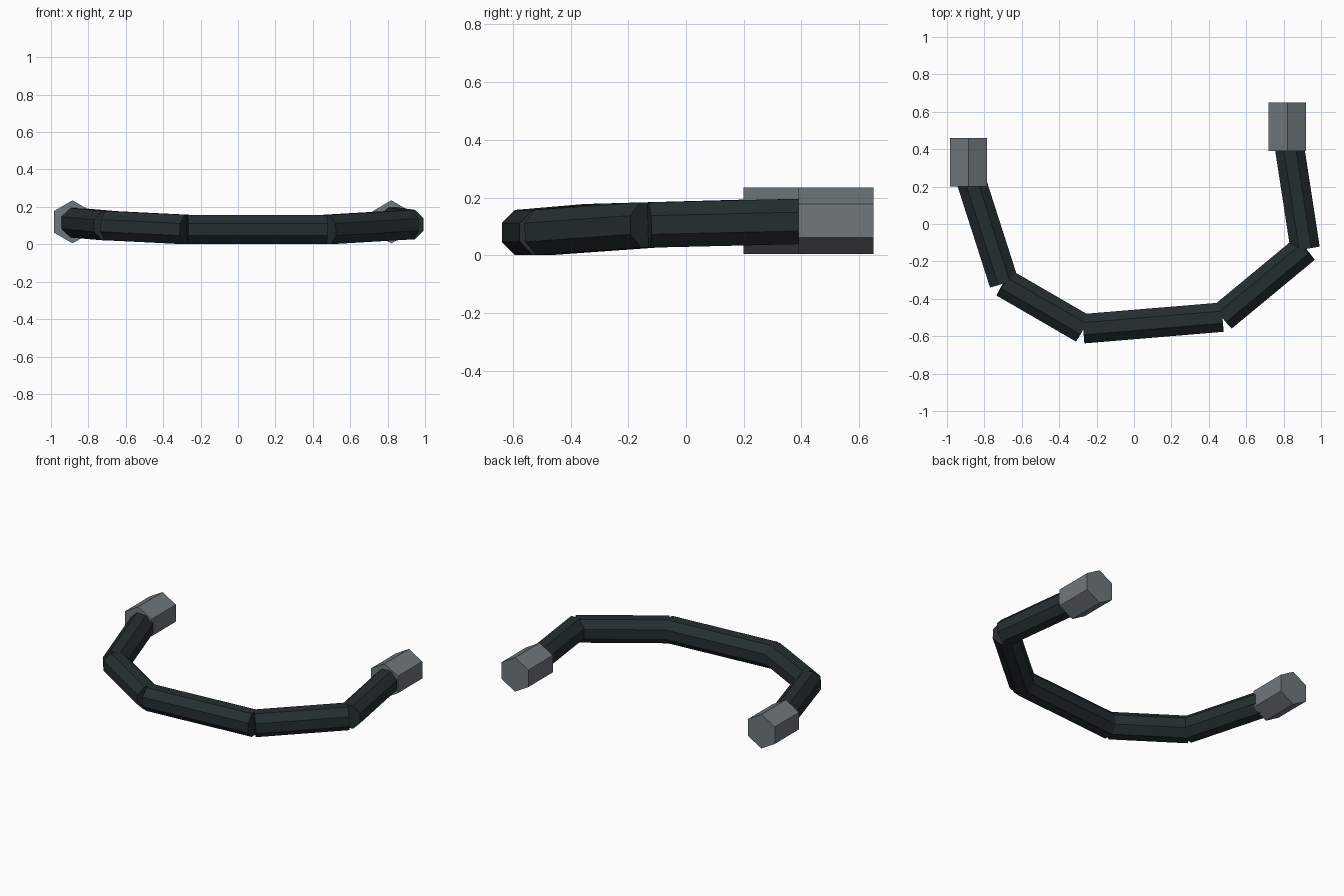
import bpy, bmesh
from math import pi
from mathutils import Vector, Matrix

cube = bpy.data.objects.get("Cube")
if cube:
    bpy.data.objects.remove(cube)


def make_material(name, color):
    mat = bpy.data.materials.new(name)
    mat.use_nodes = True
    mat.diffuse_color = color
    bsdf = mat.node_tree.nodes["Principled BSDF"]
    bsdf.inputs["Base Color"].default_value = color
    bsdf.inputs["Roughness"].default_value = 0.7
    return mat


def add_prism(name, start, end, radius, sides, spin, mat):
    """Flat-sided bar between two points, one side axis kept level."""
    start, end = Vector(start), Vector(end)
    axis = (end - start).normalized()
    side = axis.cross(Vector((0, 0, 1))).normalized()
    up = side.cross(axis)
    frame = Matrix((side, up, -axis)).transposed()
    if frame.determinant() < 0:
        frame = Matrix((side, up, axis)).transposed()
    placing = Matrix.Translation((start + end) / 2) @ frame.to_4x4()
    bm = bmesh.new()
    bmesh.ops.create_cone(bm, cap_ends=True, segments=sides, radius1=radius,
                          radius2=radius, depth=(end - start).length,
                          matrix=placing @ Matrix.Rotation(spin, 4, 'Z'))
    bmesh.ops.recalc_face_normals(bm, faces=bm.faces)
    mesh = bpy.data.meshes.new(name)
    bm.to_mesh(mesh)
    bm.free()
    mesh.materials.append(mat)
    obj = bpy.data.objects.new(name, mesh)
    bpy.context.collection.objects.link(obj)
    return obj


rubber = make_material("dark rubber", (0.018, 0.028, 0.029, 1))
metal = make_material("grey metal", (0.16, 0.185, 0.2, 1))

# Bent hose: straight octagonal lengths meeting at each bend
path = [(-0.87, 0.23, 0.115), (-0.695, -0.315, 0.1), (-0.272, -0.56, 0.079),
        (0.473, -0.498, 0.079), (0.915, -0.132, 0.105), (0.83, 0.42, 0.118)]
for i, (a, b) in enumerate(zip(path, path[1:])):
    add_prism(f"hose_section_{i + 1}", a, b, 0.085, 8, pi / 8, rubber)

# Hexagonal end fittings
for name, x, y in (("right_fitting", -0.885, 0.2), ("left_fitting", 0.82, 0.39)):
    add_prism(name, (x, y, 0.12), (x, y + 0.26, 0.12), 0.115, 6, 0, metal)
